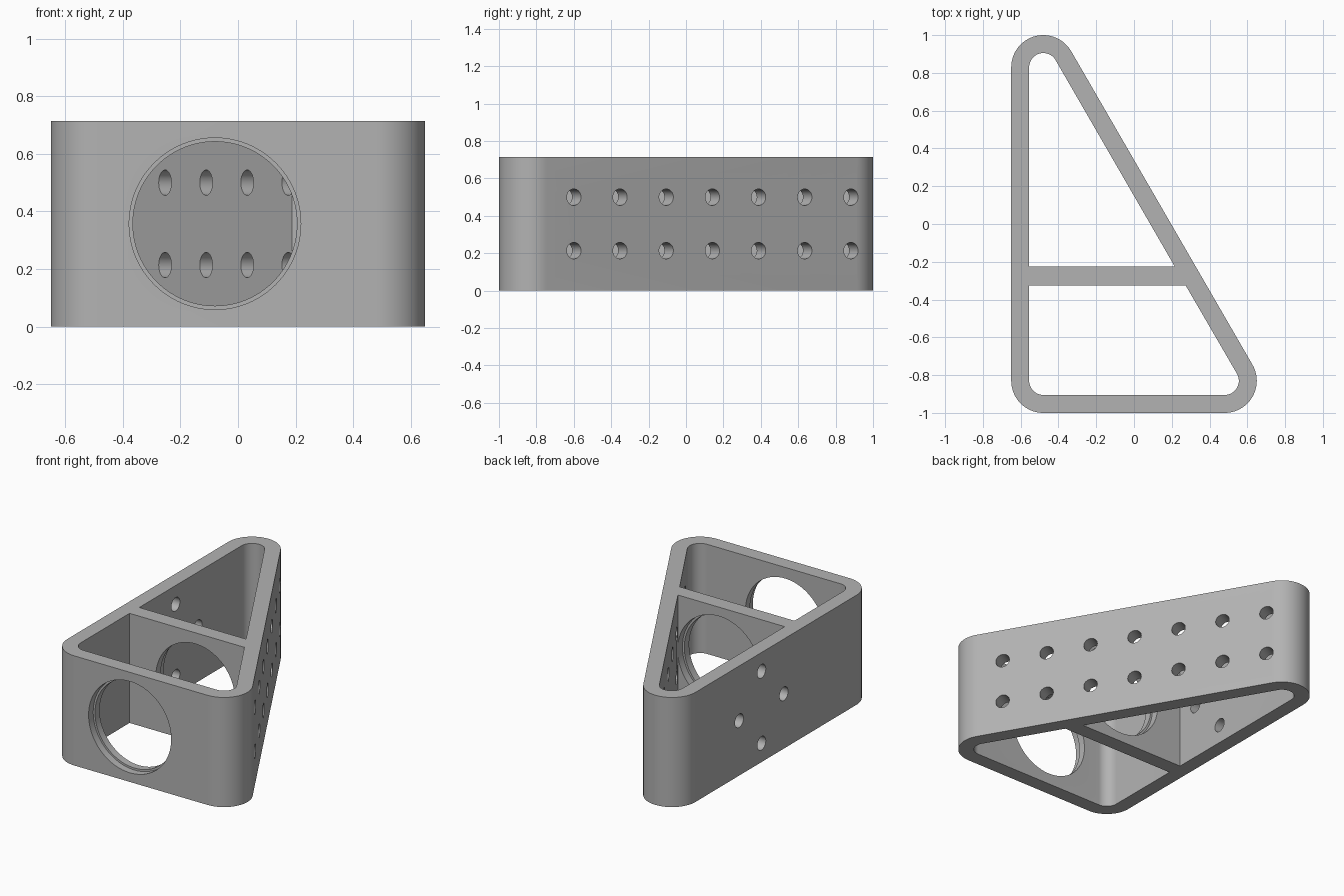
import bpy
import bmesh
from math import cos, sin, radians, sqrt
from mathutils import Vector

cube = bpy.data.objects.get("Cube")
if cube:
    bpy.data.objects.remove(cube, do_unlink=True)

HEIGHT = 0.715
MID = HEIGHT / 2
CX, CY = 0.48, 0.83            # corner arc centres
R_OUT, R_IN = 0.17, 0.075      # outer and inner corner radii
WALL = R_OUT - R_IN
DIV_FRONT, DIV_BACK = -0.325, -0.225
NORMAL = Vector((cos(radians(30)), sin(radians(30)), 0))  # sloped wall

grey = bpy.data.materials.new("plain_grey")
grey.use_nodes = True
colour = (0.45, 0.45, 0.45, 1)
grey.diffuse_color = colour
grey.node_tree.nodes["Principled BSDF"].inputs["Base Color"].default_value = colour


def make_object(name, bm):
    bmesh.ops.recalc_face_normals(bm, faces=bm.faces)
    mesh = bpy.data.meshes.new(name)
    bm.to_mesh(mesh)
    bm.free()
    mesh.materials.append(grey)
    obj = bpy.data.objects.new(name, mesh)
    bpy.context.collection.objects.link(obj)
    return obj


def prism(name, outline, z0, z1):
    bm = bmesh.new()
    face = bm.faces.new([bm.verts.new((x, y, z0)) for x, y in outline])
    extruded = bmesh.ops.extrude_face_region(bm, geom=[face])["geom"]
    verts = [g for g in extruded if isinstance(g, bmesh.types.BMVert)]
    bmesh.ops.translate(bm, verts=verts, vec=(0, 0, z1 - z0))
    return make_object(name, bm)


def cylinder(name, start, end, radius, sides):
    start, end = Vector(start), Vector(end)
    axis = end - start
    bm = bmesh.new()
    bmesh.ops.create_cone(bm, cap_ends=True, segments=sides, radius1=radius,
                          radius2=radius, depth=axis.length)
    bmesh.ops.rotate(bm, verts=bm.verts,
                     matrix=axis.to_track_quat("Z", "Y").to_matrix())
    bmesh.ops.translate(bm, verts=bm.verts, vec=(start + end) / 2)
    return make_object(name, bm)


def arc(cx, cy, r, a0, a1):
    steps = max(8, int((a1 - a0) / 6))
    angles = [radians(a0 + (a1 - a0) * i / steps) for i in range(steps + 1)]
    return [(cx + r * cos(a), cy + r * sin(a)) for a in angles]


def corners(r):
    """Arcs at the front +x corner, the back tip and the front -x corner."""
    return (arc(CX, -CY, r, -90, 30), arc(-CX, CY, r, 30, 180),
            arc(-CX, -CY, r, 180, 270))


def slope_x(y, r):
    """x of the sloped wall surface at a given y."""
    return -CX + r * NORMAL.x - (y - CY - r * NORMAL.y) / sqrt(3)


# Rounded triangular body
right, tip, left = corners(R_OUT)
frame = prism("triangular_frame", right + tip + left, 0, HEIGHT)

# Two open compartments on either side of the divider
right, tip, left = corners(R_IN)
inner_x = -CX - R_IN
front_room = right + [(slope_x(DIV_FRONT, R_IN), DIV_FRONT), (inner_x, DIV_FRONT)] + left
back_room = tip + [(inner_x, DIV_BACK), (slope_x(DIV_BACK, R_IN), DIV_BACK)]
cutters = [prism("front_room_cutter", front_room, -0.1, HEIGHT + 0.1),
           prism("back_room_cutter", back_room, -0.1, HEIGHT + 0.1)]

# Large stepped openings in the front wall and the divider
BORE_X = -0.08
front_y = -CY - R_OUT
div_mid = (DIV_FRONT + DIV_BACK) / 2
for y0, y1, radius in ((front_y - 0.05, front_y + WALL + 0.05, 0.285),
                       (front_y - 0.05, front_y + WALL / 2, 0.298),
                       (DIV_FRONT - 0.05, DIV_BACK + 0.05, 0.285),
                       (div_mid, DIV_BACK + 0.05, 0.298)):
    cutters.append(cylinder("bore_cutter", (BORE_X, y0, MID), (BORE_X, y1, MID), radius, 96))

# Two rows of seven holes square to the sloped wall
HOLE = 0.044
for i in range(7):
    y = -0.6 + 0.247 * i
    for z in (0.214, 0.5):
        p = Vector((slope_x(y, R_OUT), y, z))
        cutters.append(cylinder("slope_hole_cutter", p + NORMAL * 0.05,
                                p - NORMAL * (WALL + 0.03), HOLE, 32))

# Diamond of four holes in the straight side wall
for dy, dz in ((0.23, 0), (-0.23, 0), (0, 0.235), (0, -0.235)):
    y, z = 0.15 + dy, MID + dz
    cutters.append(cylinder("side_hole_cutter", (-0.7, y, z), (-0.52, y, z), HOLE, 32))

# Cut everything out of the body
bpy.context.view_layer.objects.active = frame
for cutter in cutters:
    cutter.hide_render = True
    mod = frame.modifiers.new("cut", "BOOLEAN")
    mod.operation = "DIFFERENCE"
    mod.solver = "EXACT"
    mod.object = cutter
    bpy.ops.object.modifier_apply(modifier=mod.name)
    bpy.data.objects.remove(cutter, do_unlink=True)

bpy.ops.object.select_all(action="DESELECT")
frame.select_set(True)
bpy.ops.object.shade_smooth_by_angle(angle=radians(30))
